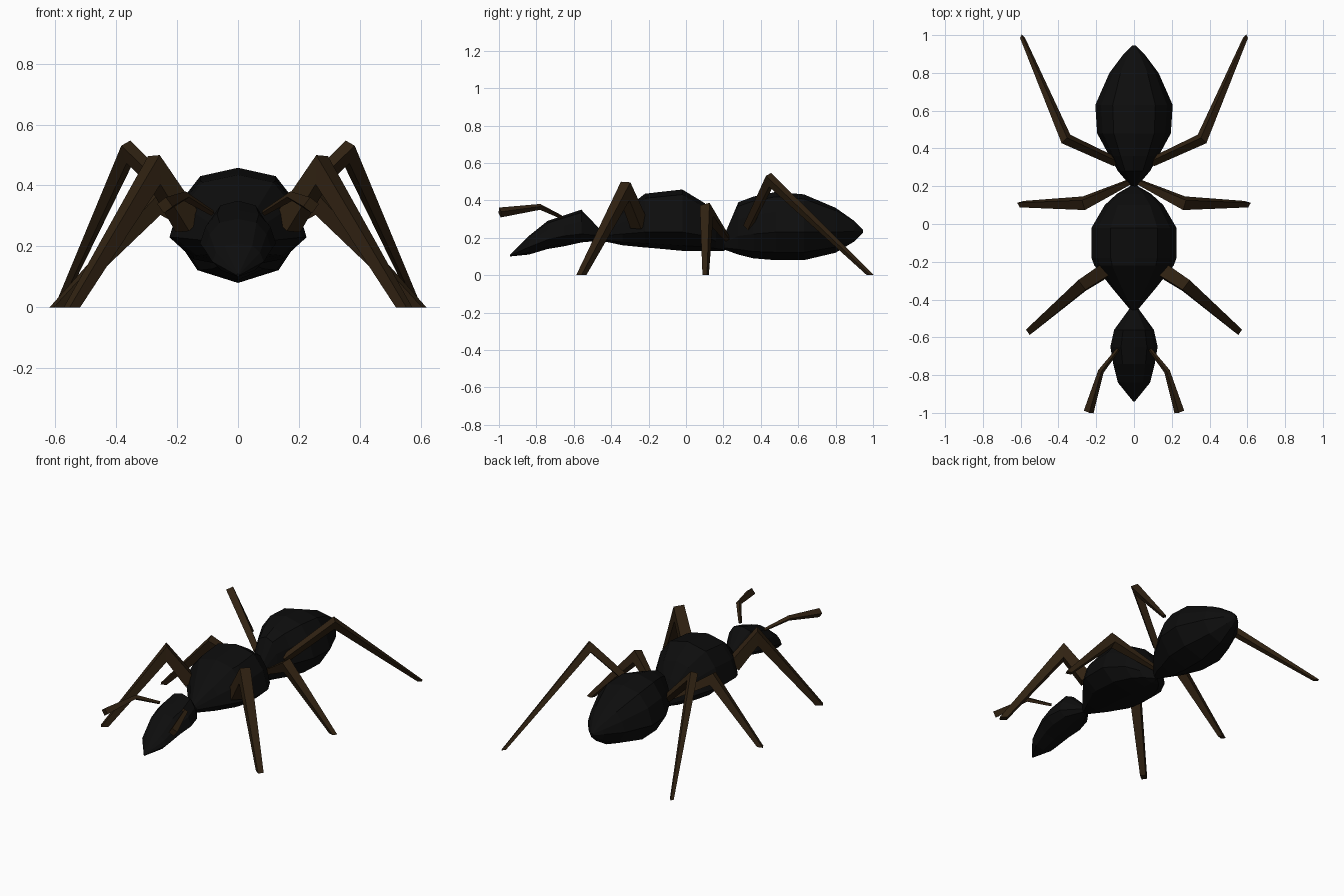
import bpy
import bmesh
from mathutils import Vector

if "Cube" in bpy.data.objects:
    bpy.data.objects.remove(bpy.data.objects["Cube"])


def material(name, rgb):
    m = bpy.data.materials.new(name)
    m.diffuse_color = (*rgb, 1)
    m.use_nodes = True
    m.node_tree.nodes["Principled BSDF"].inputs["Base Color"].default_value = m.diffuse_color
    return m


BLACK = material("shell black", (0.004, 0.004, 0.004))
BROWN = material("leg brown", (0.030, 0.016, 0.006))


def skin_rings(name, rings, mat):
    """Join equal-sized rings of points into one closed flat-shaded mesh."""
    bm = bmesh.new()
    loops = [[bm.verts.new(p) for p in ring] for ring in rings]
    n = len(loops[0])
    for a, b in zip(loops, loops[1:]):
        for i in range(n):
            j = (i + 1) % n
            bm.faces.new((a[i], a[j], b[j], b[i]))
    bm.faces.new(loops[0])
    bm.faces.new(loops[-1])
    bmesh.ops.recalc_face_normals(bm, faces=bm.faces)
    mesh = bpy.data.meshes.new(name)
    bm.to_mesh(mesh)
    bm.free()
    mesh.materials.append(mat)
    ob = bpy.data.objects.new(name, mesh)
    bpy.context.collection.objects.link(ob)
    return ob


# Half cross-section: fraction of half width, fraction up (+) or down (-)
HALF = [(0, 1), (0.55, 0.88), (0.85, 0.5), (1, 0), (0.65, -0.72), (0, -1)]
SECTION = HALF + [(-x, h) for x, h in HALF[-2:0:-1]]


def body_part(name, stations):
    """Stations are (y, half width, bottom z, widest z, top z)."""
    rings = []
    for y, w, bottom, mid, top in stations:
        rings.append([(x * w, y, mid + h * (top - mid if h > 0 else mid - bottom))
                      for x, h in SECTION])
    return skin_rings(name, rings, BLACK)


body_part("head", [
    (-0.94, 0.004, 0.10, 0.105, 0.11),
    (-0.84, 0.085, 0.11, 0.15, 0.21),
    (-0.74, 0.110, 0.14, 0.19, 0.29),
    (-0.65, 0.125, 0.155, 0.21, 0.32),
    (-0.56, 0.105, 0.175, 0.22, 0.35),
    (-0.45, 0.025, 0.185, 0.21, 0.235)])

body_part("thorax", [
    (-0.46, 0.015, 0.185, 0.21, 0.235),
    (-0.34, 0.115, 0.16, 0.22, 0.34),
    (-0.22, 0.210, 0.148, 0.23, 0.435),
    (-0.18, 0.225, 0.145, 0.23, 0.44),
    (-0.02, 0.225, 0.13, 0.23, 0.458),
    (0.10, 0.155, 0.128, 0.21, 0.385),
    (0.16, 0.09, 0.128, 0.18, 0.29),
    (0.205, 0.012, 0.13, 0.15, 0.19)])

body_part("abdomen", [
    (0.195, 0.012, 0.14, 0.165, 0.19),
    (0.28, 0.085, 0.11, 0.21, 0.39),
    (0.36, 0.130, 0.09, 0.22, 0.42),
    (0.48, 0.195, 0.08, 0.23, 0.445),
    (0.63, 0.205, 0.08, 0.23, 0.432),
    (0.80, 0.130, 0.12, 0.23, 0.36),
    (0.90, 0.055, 0.18, 0.235, 0.29),
    (0.945, 0.008, 0.225, 0.235, 0.245)])


def limb(name, points, radii, grounded=True):
    """Four-sided tapered limb with a mitred joint, built on both sides."""
    p = [Vector(q) for q in points]
    d1, d2 = (p[1] - p[0]).normalized(), (p[2] - p[1]).normalized()
    side = d1.cross(d2).normalized()
    bend = (d1 + d2).normalized()
    miter = min(1 / max(bend.dot(d1), 0.3), 1.5)
    rings = []
    for c, t, r, k in zip(p, (d1, bend, d2), radii, (1, miter, 1)):
        up = side.cross(t)
        ring = [c + side * (r * a) + up * (r * k * b)
                for a, b in ((1, 1), (-1, 1), (-1, -1), (1, -1))]
        rings.append(ring)
    if grounded:  # cut the foot level with the floor
        rings[2] = [v - d2 * (v.z / d2.z) for v in rings[2]]
    for label, s in (("right", 1), ("left", -1)):
        skin_rings(f"{label}_{name}",
                   [[(s * v.x, v.y, v.z) for v in ring] for ring in rings], BROWN)


limb("front_leg", [(0.16, -0.25, 0.27), (0.275, -0.325, 0.45), (0.545, -0.56, 0)],
     (0.036, 0.032, 0.017))
limb("middle_leg", [(0.02, 0.225, 0.19), (0.265, 0.11, 0.345), (0.595, 0.105, 0)],
     (0.012, 0.028, 0.013))
limb("rear_leg", [(0.10, 0.33, 0.26), (0.36, 0.45, 0.51), (0.59, 0.985, 0)],
     (0.018, 0.022, 0.009))
limb("antenna", [(0.085, -0.665, 0.31), (0.175, -0.78, 0.365), (0.24, -0.995, 0.335)],
     (0.007, 0.011, 0.019), grounded=False)
